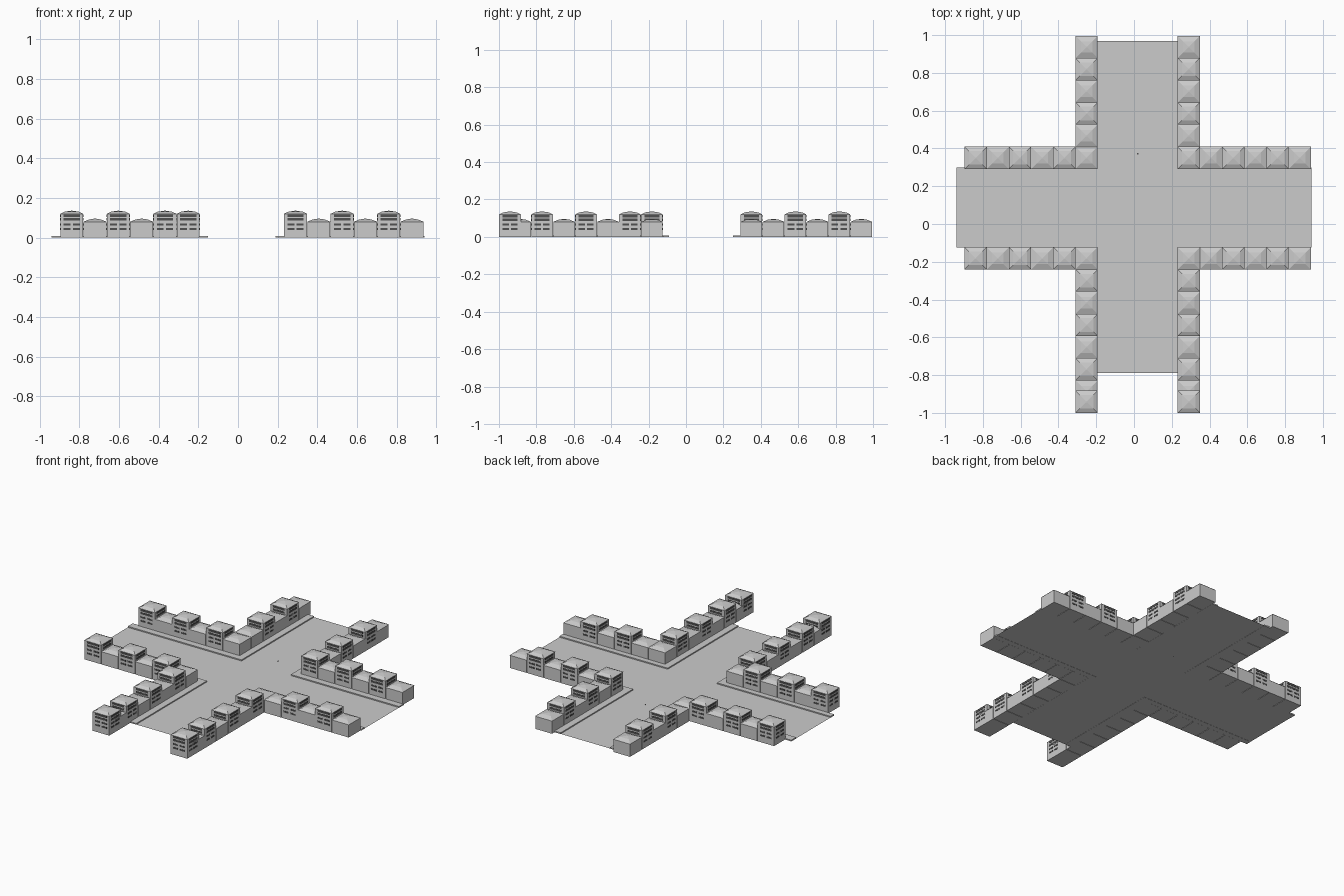
import bpy
import bmesh
from mathutils import Matrix, Vector

if "Cube" in bpy.data.objects:
    bpy.data.objects.remove(bpy.data.objects["Cube"])


def material(name, value):
    mat = bpy.data.materials.new(name)
    colour = (value, value, value, 1)
    mat.diffuse_color = colour
    mat.use_nodes = True
    mat.node_tree.nodes["Principled BSDF"].inputs["Base Color"].default_value = colour
    return mat


grey = material("light_grey", 0.6)
dark = material("dark_window_grey", 0.08)


def box(bm, x0, x1, y0, y1, z0, z1):
    """Add a box in the second material."""
    centre = Vector((x0 + x1, y0 + y1, z0 + z1)) / 2
    size = Matrix.Diagonal((x1 - x0, y1 - y0, z1 - z0, 1))
    made = bmesh.ops.create_cube(bm, size=1, matrix=Matrix.Translation(centre) @ size)
    for vert in made["verts"]:
        for face in vert.link_faces:
            face.material_index = 1


def to_mesh(bm, name):
    mesh = bpy.data.meshes.new(name)
    bm.to_mesh(mesh)
    bm.free()
    mesh.materials.append(grey)
    mesh.materials.append(dark)
    return mesh


def place(mesh, x=0, y=0):
    obj = bpy.data.objects.new(mesh.name, mesh)
    obj.location = (x, y, 0)
    bpy.context.collection.objects.link(obj)


def square_loft(bm, rings):
    """Stack square rings (half width, height) and close both ends."""
    loops = []
    for h, z in rings:
        loops.append([bm.verts.new((sx * h, sy * h, z))
                      for sx, sy in ((-1, -1), (1, -1), (1, 1), (-1, 1))])
    bm.faces.new(loops[0][::-1])
    for a, b in zip(loops, loops[1:]):
        for i in range(4):
            j = (i + 1) % 4
            bm.faces.new((a[i], a[j], b[j], b[i]))
    bm.faces.new(loops[-1])


WALL, EAVE, PANE = 0.0575, 0.059, 0.0588

# Low building: plain walls and a stepped-pitch hipped roof
bm = bmesh.new()
square_loft(bm, [(WALL, 0), (WALL, 0.08), (EAVE, 0.08), (0.03, 0.092), (0.003, 0.096)])
short = to_mesh(bm, "short_building")

# Tall building: hipped roof and dark windows on all four sides
bm = bmesh.new()
square_loft(bm, [(WALL, 0), (WALL, 0.12), (EAVE, 0.12), (0.036, 0.131), (0.003, 0.136)])
for z, half_height, spans in ((0.111, 0.006, [(-0.041, 0.041)]),
                              (0.092, 0.006, [(-0.041, 0.041)]),
                              (0.067, 0.005, [(-0.041, -0.006), (0.006, 0.041)]),
                              (0.043, 0.005, [(-0.041, -0.006), (0.006, 0.041)])):
    for a, b in spans:
        box(bm, a, b, -PANE, PANE, z - half_height, z + half_height)
        box(bm, -PANE, PANE, a, b, z - half_height, z + half_height)
tall = to_mesh(bm, "tall_building")

# Building rows, alternating in height away from the crossing
pitch = 0.1175
west, east, south, north = -0.251, 0.29, -0.182, 0.35
for y in (south, north):
    for i in range(1, 6):
        place(tall if i % 2 else short, west - i * pitch, y)
        place(short if i % 2 else tall, east + i * pitch, y)
for x in (west, east):
    for i in range(1, 6):
        place(tall if i % 2 else short, x, south - i * pitch)
        place(short if i % 2 else tall, x, north + i * pitch)
    place(short, x, south - 6 * pitch)
    place(tall, x, -0.941)
    for y in (south, north):
        place(tall if (x, y) == (east, north) else short, x, y)

# Crossing roads as one cross-shaped sheet
XW, XE, YS, YN = -0.197, 0.232, -0.124, 0.3
bm = bmesh.new()
outline = [(XW, -0.79), (XE, -0.79), (XE, YS), (0.94, YS), (0.94, YN), (XE, YN),
           (XE, 0.97), (XW, 0.97), (XW, YN), (-0.94, YN), (-0.94, YS), (XW, YS)]
bm.faces.new([bm.verts.new((x, y, 0.001)) for x, y in outline])
place(to_mesh(bm, "road"))

# Raised pavements turning each corner
for x_wall, x_kerb, x_end in ((XW, -0.152, -0.94), (XE, 0.19, 0.94)):
    for y_wall, y_kerb, y_end in ((YS, -0.09, -0.79), (YN, 0.252, 0.97)):
        bm = bmesh.new()
        path = [(x_end, y_wall), (x_end, y_kerb), (x_kerb, y_kerb),
                (x_kerb, y_end), (x_wall, y_end), (x_wall, y_wall)]
        face = bm.faces.new([bm.verts.new((x, y, 0)) for x, y in path])
        ext = bmesh.ops.extrude_face_region(bm, geom=[face])
        bmesh.ops.translate(bm, vec=(0, 0, 0.008),
                            verts=[v for v in ext["geom"] if isinstance(v, bmesh.types.BMVert)])
        bmesh.ops.recalc_face_normals(bm, faces=bm.faces)
        place(to_mesh(bm, "pavement"))

# Small cover in the road
bm = bmesh.new()
box(bm, 0.017, 0.025, 0.367, 0.375, 0.001, 0.002)
place(to_mesh(bm, "drain_cover"))
